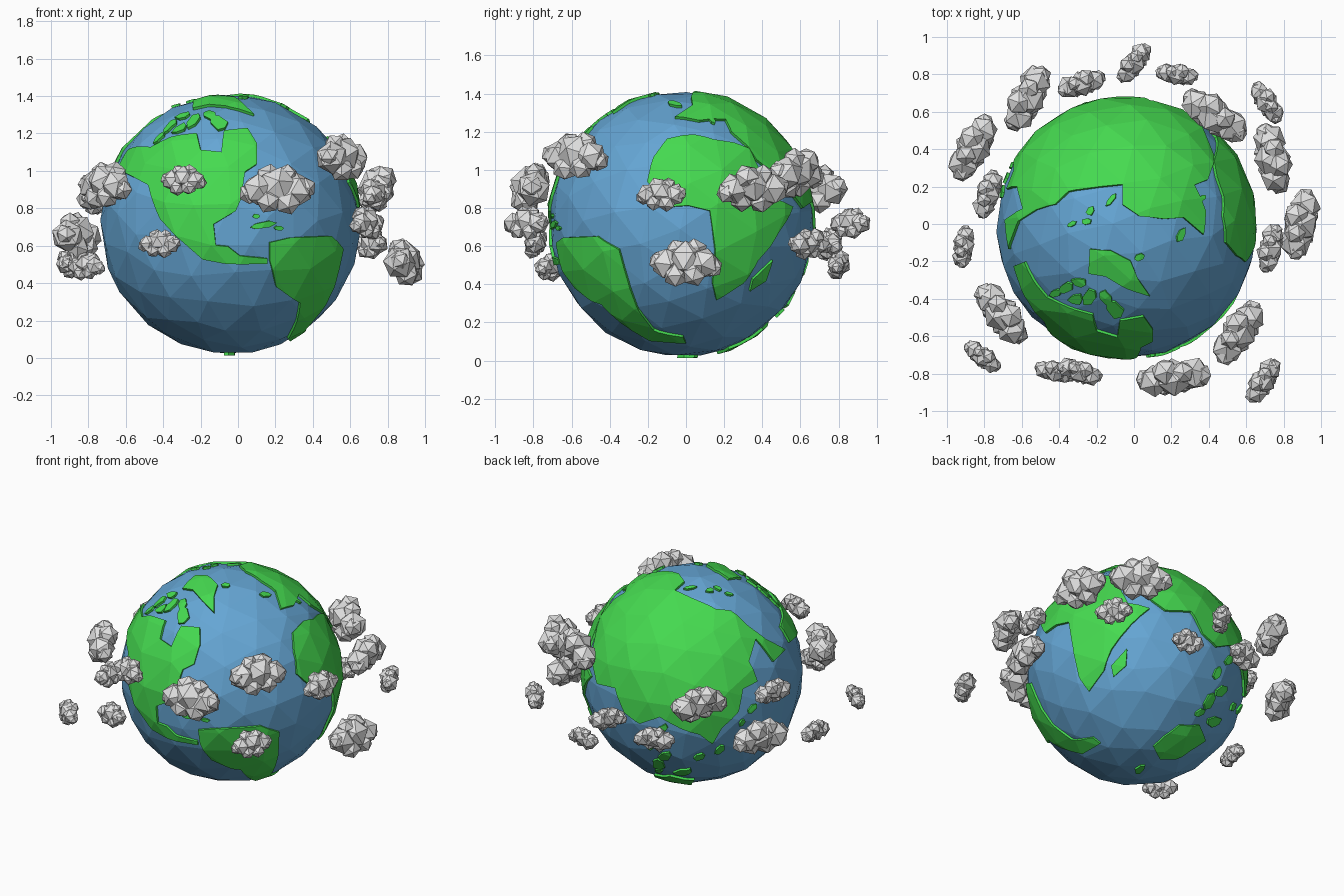
import bpy, bmesh, math, random
from mathutils import Vector, Matrix

if "Cube" in bpy.data.objects:
    bpy.data.objects.remove(bpy.data.objects["Cube"])

random.seed(4)
CENTRE = Vector((-0.04, -0.022, 0.715))
R_SEA, R_LAND = 0.697, 0.712


def material(name, rgb):
    m = bpy.data.materials.new(name)
    m.diffuse_color = (*rgb, 1)
    m.use_nodes = True
    m.node_tree.nodes["Principled BSDF"].inputs["Base Color"].default_value = m.diffuse_color
    return m


SEA = material("sea blue", (0.13, 0.38, 0.66))
LAND = material("land green", (0.06, 0.70, 0.08))
CLOUD = material("cloud white", (0.76, 0.76, 0.76))


def make_object(name, bm, mat, location):
    mesh = bpy.data.meshes.new(name)
    bm.to_mesh(mesh)
    bm.free()
    mesh.materials.append(mat)
    ob = bpy.data.objects.new(name, mesh)
    ob.location = location
    bpy.context.collection.objects.link(ob)
    return ob


# sea: a slightly irregular low-poly ball, also the base surface for the land
bm = bmesh.new()
bmesh.ops.create_icosphere(bm, subdivisions=3, radius=1)
bmesh.ops.rotate(bm, verts=bm.verts, cent=(0, 0, 0), matrix=Matrix.Rotation(0.4, 3, 'X'))
for v in bm.verts:
    v.co = (v.co + Vector([random.uniform(-0.045, 0.045) for _ in range(3)])).normalized()
base = bpy.data.meshes.new("base")
bm.to_mesh(base)
bmesh.ops.scale(bm, vec=(R_SEA,) * 3, verts=bm.verts)
make_object("sea_globe", bm, SEA, CENTRE)

# viewing directions used to sketch coastlines: (azimuth, elevation)
VIEWS = {"F": (0, 0), "R": (90, 0), "T": (0, 90), "B": (215, 25), "C": (140, -30)}


def on_sphere(view, u, v):
    a, e = (math.radians(t) for t in VIEWS[view])
    right = Vector((math.cos(a), math.sin(a), 0))
    out = Vector((math.sin(a) * math.cos(e), -math.cos(a) * math.cos(e), math.sin(e)))
    u, v = u / 100, v / 100
    return (right * u + out.cross(right) * v + out * math.sqrt(max(0, 1 - u * u - v * v))).normalized()


def coast(*parts):
    return [on_sphere(view, u, v) for view, pts in parts for u, v in pts]


def cut_land(out, pts):
    """Cut the outline from the base ball and add the inside to out."""
    c = sum(pts, Vector()).normalized()
    ex = c.orthogonal().normalized()
    ey = c.cross(ex)
    flat = [(p.dot(ex) / p.dot(c), p.dot(ey) / p.dot(c)) for p in pts]
    edges = list(zip(flat, flat[1:] + flat[:1]))
    limit = max(0.03, min(p.dot(c) for p in pts) - 0.3)
    b = bmesh.new()
    b.from_mesh(base)
    bmesh.ops.delete(b, geom=[f for f in b.faces if f.calc_center_median().dot(c) < limit], context='FACES')
    for p, q in zip(pts, pts[1:] + pts[:1]):
        bmesh.ops.bisect_plane(b, geom=b.verts[:] + b.edges[:] + b.faces[:], dist=1e-6,
                               plane_co=(0, 0, 0), plane_no=p.cross(q).normalized())

    def inside(f):
        m = f.calc_center_median()
        x, y = m.dot(ex) / m.dot(c), m.dot(ey) / m.dot(c)
        hits = sum(1 for (x1, y1), (x2, y2) in edges
                   if (y1 > y) != (y2 > y) and x < x1 + (y - y1) * (x2 - x1) / (y2 - y1))
        return hits % 2 == 1

    bmesh.ops.delete(b, geom=[f for f in b.faces if not inside(f)], context='FACES')
    bmesh.ops.dissolve_limit(b, angle_limit=0.01, verts=b.verts, edges=b.edges)
    bmesh.ops.scale(b, vec=(R_LAND,) * 3, verts=b.verts)
    tmp = bpy.data.meshes.new("tmp")
    b.to_mesh(tmp)
    b.free()
    out.from_mesh(tmp)
    bpy.data.meshes.remove(tmp)


def land_object(name, outlines):
    out = bmesh.new()
    for pts in outlines:
        cut_land(out, pts)
    ob = make_object(name, out, LAND, CENTRE)
    mod = ob.modifiers.new("thickness", 'SOLIDIFY')
    mod.thickness, mod.offset = 0.03, -1


# continents
land_object("north_america", [coast(("F", [
    (-86, 42), (-78, 57), (-61, 59), (-46, 66), (-26, 70), (-23, 57), (-7, 55), (-5, 71), (13, 73),
    (20, 61), (20, 46), (11, 40), (8, 19), (4, 10), (-13, 0), (-11, -16), (-2, -17), (7, -24),
    (28, -26), (28, -30), (-5, -30), (-21, -27), (-39, -11), (-54, 4), (-63, 30), (-74, 36)]))])
land_object("south_america", [coast(
    ("F", [(30, -28), (30, -14), (46, -10), (77, -9)]),
    ("R", [(-47, -19), (-40, -44), (-32, -64), (-21, -79), (1, -85), (3, -89), (-23, -87)]),
    ("F", [(53, -60), (35, -48)]))])
land_object("africa", [coast(("R", [
    (-26, 32), (-21, 50), (-11, 64), (9, 67), (24, 63), (39, 61), (50, 56), (61, 37), (70, 19), (83, 13),
    (73, -5), (57, -27), (46, -44), (26, -57), (23, -44), (25, -19), (21, 10), (5, 14), (-11, 13)]))])
land_object("europe_and_west_asia", [coast(
    ("T", [(-44, 28), (-20, 32), (-3, 33), (-3, 18), (10, 9), (29, 7), (44, 8), (59, -5),
           (61, 13), (52, 33), (62, 37), (67, 56)]),
    ("R", [(83, 22), (90, 12)]),
    ("B", [(-70, -14), (-62, -36), (-48, -46), (-30, -40)]))])
land_object("east_asia", [coast(
    ("T", [(-44, 28), (-54, 18), (-69, 14), (-82, 5), (-90, -16)]),
    ("B", [(72, 10), (56, 30), (50, 10), (58, -8), (45, -15), (41, -35), (26, -50), (17, -64),
           (6, -56), (-12, -50), (-30, -40)]))])
land_object("greenland", [coast(("T", [
    (-28, -16), (-12, -17), (3, -25), (9, -39), (18, -52), (0, -46), (-16, -37), (-29, -35)]))])
land_object("australia", [coast(("C", [
    (15, -64), (25, -55), (39, -45), (57, -45), (62, -59), (48, -68), (35, -75), (21, -75)]))])
land_object("south_east_african_island", [coast(("R", [(68, -27), (63, -42), (51, -50), (53, -41)]))])


# islands: small irregular patches (view, u, v, half length, half width, turn)
def island(view, u, v, a, b, turn):
    t = math.radians(turn)
    pts = []
    for k in range(6):
        w = k * math.tau / 6
        s = random.uniform(0.8, 1.15)
        x, y = a * s * math.cos(w), b * s * math.sin(w)
        pts.append((u + x * math.cos(t) - y * math.sin(t), v + x * math.sin(t) + y * math.cos(t)))
    return coast((view, pts))


land_object("arctic_islands", [island("T", *i) for i in [
    (-47, -46, 7, 4, 30), (-36, -42, 6, 4, -20), (-28, -53, 7, 5, 50), (-16, -53, 7, 4, -40),
    (-9, -62, 9, 5, -50), (-39, -55, 6, 4, 0), (-55, -50, 5, 3, 20),
    (-31, 5, 4, 2.5, 20), (-28, 13, 4, 2.5, 60), (-42, 3, 4, 2, 30), (-12, 22, 6, 2, 50)]])
land_object("atlantic_islands", [island("T", 10, -22, 5, 3, 20), island("T", 42, -5, 6, 3, 60),
                                 island("T", 57, 22, 5, 2, 40), island("F", 24, -1, 11, 2.5, 10),
                                 island("F", 37, -3, 4, 2, 0), island("F", 20, 6, 3, 2, 0)])
land_object("pacific_islands", [island("C", *i) for i in [
    (66, -23, 9, 4, 60), (77, -14, 7, 4, 40), (57, -34, 6, 3, 30), (73, 2, 7, 3, 70),
    (84, 14, 6, 3, 60), (3, -85, 6, 3, 40), (70, -42, 7, 4, 20)]]
    + [island("B", *i) for i in [(62, -22, 7, 2.5, 60), (53, -33, 6, 2.5, 50), (44, -45, 4, 2, 60),
                                 (24, -70, 6, 3, 40), (6, -77, 6, 3, 10)]])

# clouds: clusters of twenty-sided balls (along, across, up, radius) per half length
PUFFS = [(0, 0, .1, .5), (-.5, .05, 0, .45), (.5, -.05, 0, .42), (.2, .15, .3, .36), (-.25, -.1, -.3, .35),
         (.7, 0, -.1, .29), (-.71, 0, .05, .29), (.25, -.15, -.28, .33), (-.25, .1, .35, .3)]


def cloud(number, x, y, z, length, turn):
    b = bmesh.new()
    side = random.choice((-1, 1))
    for p in PUFFS:
        place = Matrix.Rotation(math.radians(turn), 4, 'Z') @ Matrix.Translation(
            Vector((p[0] * side, p[1], p[2])) * length)
        spin = Matrix.Rotation(random.uniform(0, 6), 4, 'X') @ Matrix.Rotation(random.uniform(0, 6), 4, 'Z')
        bmesh.ops.create_icosphere(b, subdivisions=1, radius=p[3] * length, matrix=place @ spin)
    make_object(f"cloud_{number}", b, CLOUD, (x, y, z))


for n, c in enumerate([
        (-.57, .67, .90, .20, 60), (-.28, .75, .61, .14, 20), (0, .86, .72, .13, 50), (.23, .80, .50, .12, -5),
        (.43, .58, .98, .21, -38), (.71, .65, .61, .13, -60), (.74, .35, .90, .20, -75), (.89, 0, .51, .20, 80),
        (.73, -.13, .87, .14, 75), (.56, -.58, 1.07, .20, 60), (.69, -.84, .72, .14, 55), (.21, -.82, .90, .21, 5),
        (-.42, -.79, .61, .12, -15), (-.29, -.79, .95, .13, -15), (-.81, -.71, .49, .12, -35),
        (-.71, -.48, .92, .20, -50), (-.91, -.12, .50, .12, 85), (-.78, .16, .85, .14, 75),
        (-.86, .41, .65, .20, 65)]):
    cloud(n + 1, *c)

bpy.data.meshes.remove(base)
